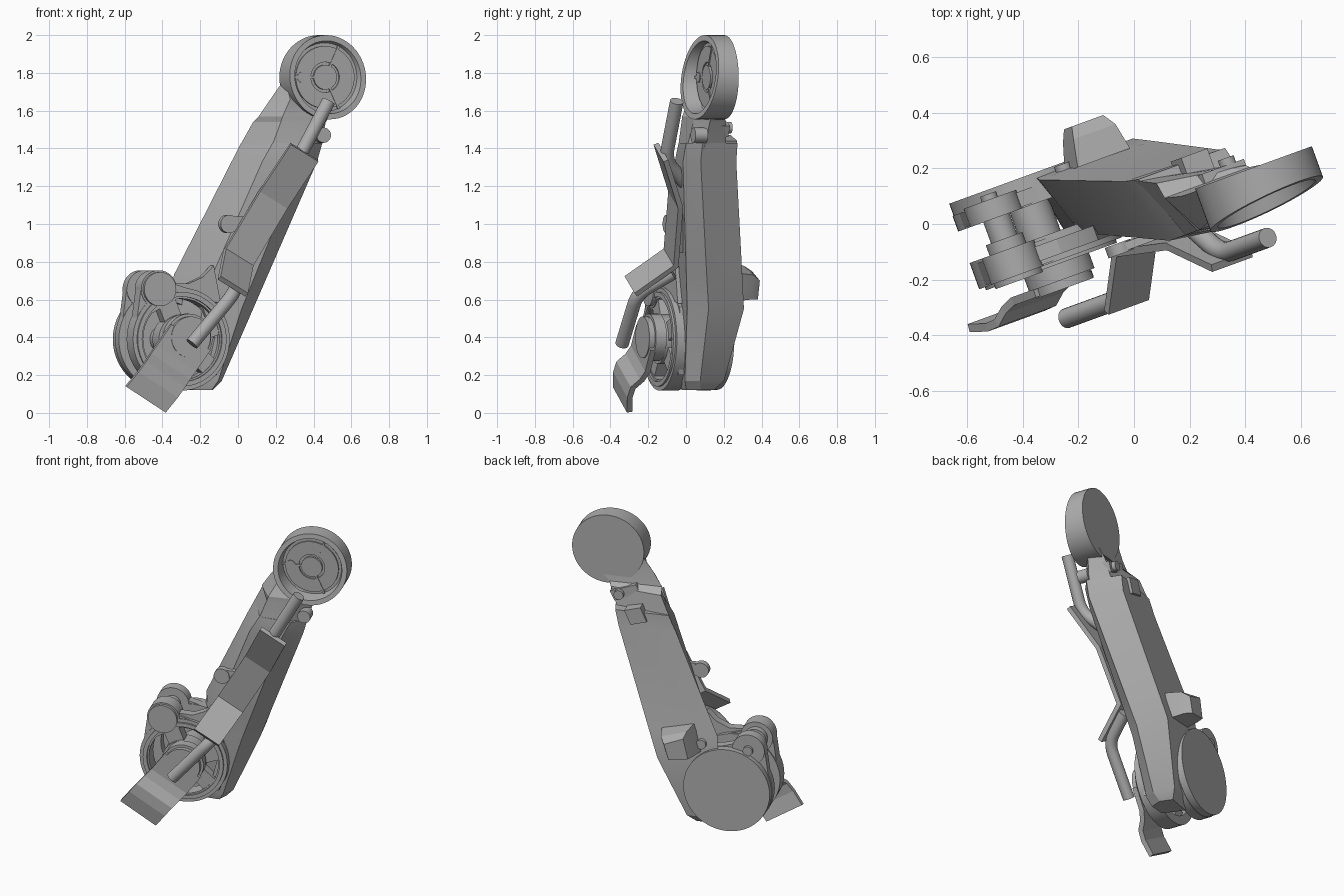
import bpy, bmesh, math
from mathutils import Vector

cube = bpy.data.objects.get("Cube")
if cube:
    bpy.data.objects.remove(cube, do_unlink=True)

TURN = math.radians(20)  # whole assembly is turned about z
grey = bpy.data.materials.new("plain_grey")
grey.use_nodes = True
grey.diffuse_color = (0.42, 0.42, 0.42, 1)
grey.node_tree.nodes["Principled BSDF"].inputs["Base Color"].default_value = (0.42, 0.42, 0.42, 1)


def finish(name, verts, faces, solid=0):
    bm = bmesh.new()
    vs = [bm.verts.new(v) for v in verts]
    for f in faces:
        bm.faces.new([vs[i] for i in f])
    bmesh.ops.recalc_face_normals(bm, faces=bm.faces[:])
    me = bpy.data.meshes.new(name)
    bm.to_mesh(me)
    bm.free()
    me.materials.append(grey)
    if not solid:
        me.shade_smooth()
        me.set_sharp_from_angle(angle=math.radians(22))
    ob = bpy.data.objects.new(name, me)
    ob.rotation_euler.z = TURN
    bpy.context.collection.objects.link(ob)
    if solid:
        m = ob.modifiers.new("thickness", 'SOLIDIFY')
        m.thickness, m.offset, m.use_even_offset = solid, 0, True
    return ob


def loft(name, rings, closed=False):
    """Bridge equal-length rings; cap the ends, or join last to first."""
    n, k = len(rings[0]), len(rings)
    verts = [p for r in rings for p in r]
    faces = []
    for j in range(k if closed else k - 1):
        a, b = j * n, (j + 1) % k * n
        faces += [(a + i, a + (i + 1) % n, b + (i + 1) % n, b + i) for i in range(n)]
    if not closed:
        faces += [tuple(range(n)), tuple(range((k - 1) * n, k * n))]
    return finish(name, verts, faces)


def lathe(name, cu, cz, profile, closed=False, n=56):
    """Revolve (radius, depth) points about the depth axis."""
    ang = [2 * math.pi * i / n for i in range(n)]
    return loft(name, [[(cu + r * math.cos(a), v, cz + r * math.sin(a)) for a in ang]
                       for r, v in profile], closed)


def disc(name, cu, cz, r, v0, v1):
    return lathe(name, cu, cz, [(r, v0), (r, v1)])


def ring(name, cu, cz, r, hole, v0, v1):
    return lathe(name, cu, cz, [(r, v0), (r, v1), (hole, v1), (hole, v0)], True)


def prism(name, outline, v0, v1):
    return loft(name, [[(u, v, z) for u, z in outline] for v in (v0, v1)])


def spoke(name, cu, cz, deg, r0, r1, w, v0, v1):
    d = Vector((math.cos(math.radians(deg)), math.sin(math.radians(deg))))
    s = Vector((-d.y, d.x)) * w / 2
    c = Vector((cu, cz))
    return prism(name, [c + d * r0 + s, c + d * r1 + s, c + d * r1 - s, c + d * r0 - s], v0, v1)


def strip(name, path, half, thick):
    """Bent plate along a path, with a constant half-width vector."""
    h = Vector(half)
    verts = []
    for p in path:
        verts += [Vector(p) - h, Vector(p) + h]
    faces = [(2 * i, 2 * i + 1, 2 * i + 3, 2 * i + 2) for i in range(len(path) - 1)]
    return finish(name, verts, faces, thick)


def rod(name, a, b, c, r, n=20):
    """Round bar from a to c with a rounded elbow at b."""
    a, b, c = Vector(a), Vector(b), Vector(c)
    p, q = b + (a - b).normalized() * 0.07, b + (c - b).normalized() * 0.07
    pts = [a] + [p.lerp(b, t / 6).lerp(b.lerp(q, t / 6), t / 6) for t in range(7)] + [c]
    side = (b - a).cross(c - b).normalized()
    rings = []
    for i, o in enumerate(pts):
        t = (pts[min(i + 1, len(pts) - 1)] - pts[max(i - 1, 0)]).normalized()
        up = side.cross(t)
        rings.append([o + (side * math.cos(k * 2 * math.pi / n) +
                           up * math.sin(k * 2 * math.pi / n)) * r for k in range(n)])
    return loft(name, rings)


def sections(name, table):
    return loft(name, [[(u, v, z) for u, v in pts] for z, pts in table])


# Main arm: five-sided faceted beam, then the thinner neck
sections("arm_body", [
    (0.12, [(-.27, .2), (-.12, .2), (-.1, .12), (-.13, .05), (-.23, .06)]),
    (0.17, [(-.28, .24), (-.07, .24), (-.055, .1), (-.1, .03), (-.24, .05)]),
    (0.55, [(-.28, .285), (.1, .29), (.116, .085), (.02, 0), (-.19, .03)]),
    (0.73, [(-.265, .265), (.165, .257), (.186, .049), (.087, -.03), (-.14, .012)]),
    (1.33, [(.02, .155), (.38, .145), (.42, -.07), (.31, -.13), (.1, -.1)]),
    (1.43, [(.07, .145), (.4, .145), (.45, -.07), (.36, -.13), (.16, -.1)])])
sections("arm_neck", [
    (1.40, [(.055, .145), (.4, .08), (.44, -.06), (.34, -.12), (.15, -.1)]),
    (1.54, [(.125, .11), (.45, .06), (.48, -.04), (.39, -.1), (.205, -.1)]),
    (1.57, [(.135, .05), (.46, .05), (.5, -.04), (.4, -.1), (.215, -.1)]),
    (1.66, [(.195, .035), (.56, .035), (.58, 0), (.34, -.02), (.265, -.08)]),
    (1.74, [(.254, .035), (.5, .035), (.5, 0), (.32, 0), (.262, -.03)])])

# Upper hub: cup whose open face is slightly slanted
HU, HZ = 0.472, 1.777
hub = lathe("upper_hub", HU, HZ, [(.223, .044), (.223, -.095), (.193, -.095), (.182, -.043)])
for v in hub.data.vertices:
    if v.co.y < -.06:
        v.co.y += .1 * (v.co.x - HU) + .13 * (v.co.z - HZ)
disc("hub_centre_cap", HU, HZ, .065, -.04, -.058)
ring("hub_inner_plate", HU, HZ, .165, .08, -.04, -.053)
for i, deg in enumerate((65, 180, 295)):
    spoke(f"hub_rib_{i}", HU, HZ, deg, .06, .183, .012, -.04, -.057)
disc("hub_left_pin", HU - .13, HZ, .028, -.04, -.058)

# Lower joint: back cover, lobed plate, spoked front wheel, shafts
CU, CZ = -.33, .39
LU, LZ = -.456, .655
disc("back_cover", CU, CZ, .268, .25, .295)
ring("back_ring", CU, CZ, .272, .2, .19, .25)
ring("front_wheel", CU, CZ, .272, .215, -.03, .07)
ring("front_wheel_lip", CU, CZ, .25, .225, -.042, -.03)
for side, v0, v1 in (("back", .19, .26), ("front", -.03, .07)):
    disc(f"{side}_lobe", LU, LZ, .1, v0, v1)
    prism(f"{side}_lobe_web", [(-.58, .48), (-.555, .66), (-.42, .735), (-.36, .68),
                               (-.26, .65), (-.36, .6)], v0 + .005, v1 - .01)
prism("wheel_to_arm_web", [(-.38, .69), (-.28, .685), (-.2, .72), (-.14, .78),
                           (-.1, .58), (-.26, .61)], -.01, .045)
for i, deg in enumerate((20, 112, 232, 318)):
    spoke(f"wheel_spoke_{i}", CU, CZ, deg, .1, .235, .1, -.025, .05)
disc("wheel_hub", CU, CZ, .13, -.04, .06)
disc("main_shaft", CU, CZ, .075, 0, .26)
disc("lobe_shaft", LU, LZ, .05, 0, .2)
disc("lobe_shaft_collar", LU, LZ, .07, .06, .11)
disc("lobe_cap", LU, LZ, .09, -.05, -.02)
disc("lobe_bolt", LU, LZ, .03, .25, .28)
disc("body_bolt", -.17, .67, .03, .24, .29)
prism("wheel_bridge", [(-.12, .2), (-.06, .4), (-.1, .56), (-.2, .62), (-.2, .56),
                       (-.13, .4), (-.17, .24)], .0, .14)

# Foot paddle and its pivot
PU, PZ = -.312, .4
ring("pivot_collar", PU, PZ, .125, .09, -.1, -.04)
disc("pivot_core", PU, PZ, .108, -.11, 0)
disc("pivot_face", PU, PZ, .11, -.132, -.105)
strip("foot_paddle", [(-.31, -.112, .4), (-.395, -.112, .285), (-.435, -.13, .24),
                      (-.475, -.165, .2), (-.515, -.168, .15), (-.575, -.148, .072)],
      (.11, 0, -.068), .03)

# Bent front guard with a rod at each end
strip("front_guard", [(-.125, -.265, .67), (-.025, -.075, .82), (.157, -.115, 1.13),
                      (.285, -.245, 1.38)], (.077, 0, -.045), .028)
prism("guard_mount", [(0, .88), (.1, 1.08), (.17, 1.05), (.06, .85)], -.08, .02)
rod("upper_rod", (.19, -.08, 1.22), (.26, -.21, 1.34), (.434, -.21, 1.65), .036)
rod("lower_rod", (-.01, -.07, .74), (-.11, -.235, .63), (-.345, -.235, .365), .036)

# Small knobs along the arm edges
disc("left_knob", -.08, 1.0, .048, -.085, -.045)
prism("left_knob_arm", [(-.08, .96), (-.08, 1.04), (.1, 1.04), (.1, .96)], -.08, -.05)
disc("right_knob", .44, 1.47, .04, -.12, -.05)

# Back stop: tapered block on the rear face
loft("back_stop", [
    [(-.17, .26, .62), (.03, .26, .59), (.08, .26, .74), (-.12, .26, .79)],
    [(-.14, .36, .62), (.02, .36, .6), (.06, .36, .73), (-.1, .36, .78)],
    [(-.12, .405, .62), (0, .405, .6), (.03, .405, .7), (-.09, .405, .75)]])

# Rear latch below the hub
prism("latch_block", [(.2, 1.38), (.3, 1.35), (.34, 1.44), (.24, 1.47)], .08, .165)
prism("latch_bar", [(.26, 1.53), (.42, 1.46), (.45, 1.52), (.29, 1.58)], .02, .085)
disc("latch_pin", .39, 1.51, .03, .05, .11)
